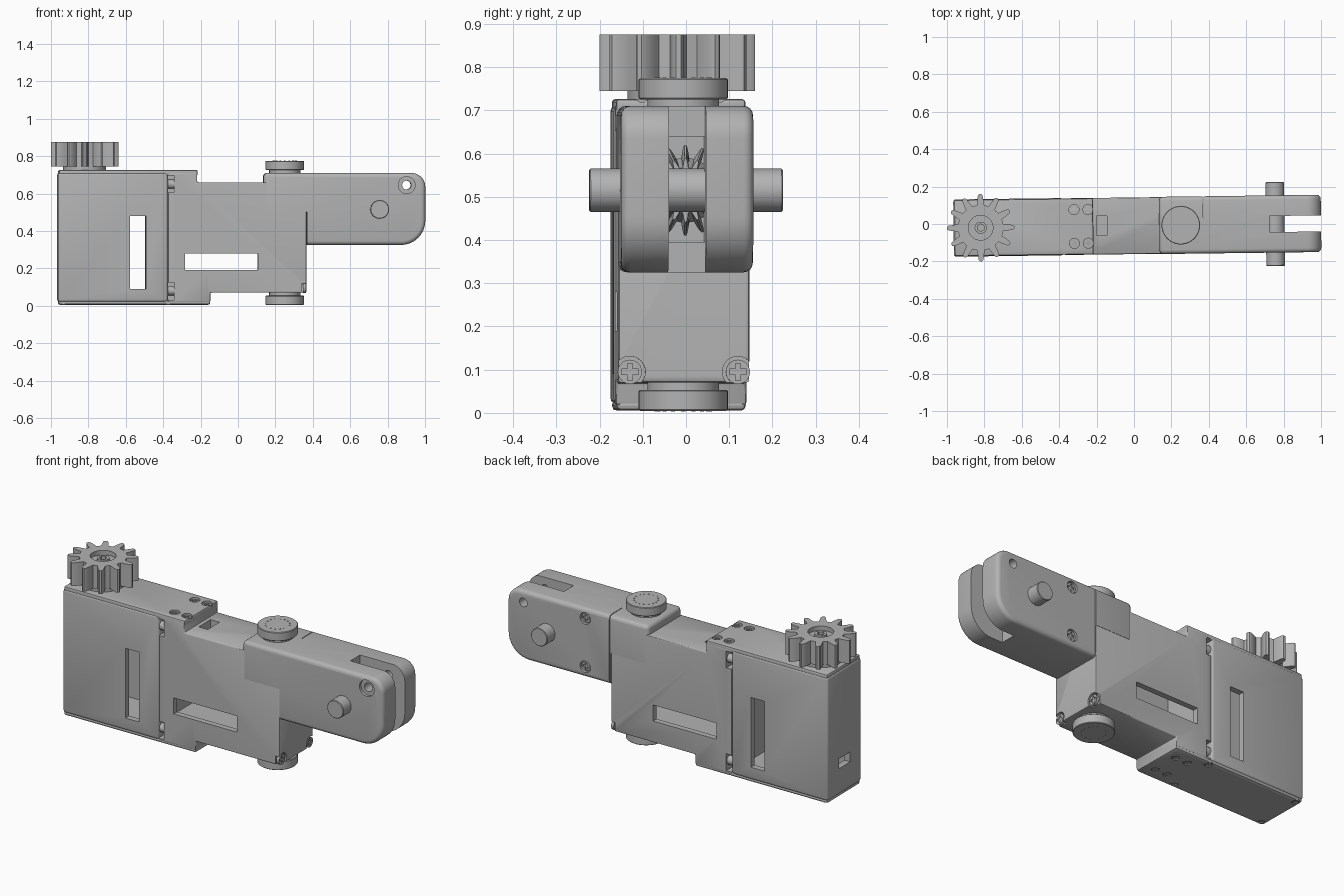
import bpy, bmesh, math
from mathutils import Matrix, Vector

if "Cube" in bpy.data.objects:
    bpy.data.objects.remove(bpy.data.objects["Cube"])

grey = bpy.data.materials.new("plain grey")
grey.use_nodes = True
grey.diffuse_color = (0.45, 0.45, 0.45, 1)
grey.node_tree.nodes["Principled BSDF"].inputs["Base Color"].default_value = (0.45, 0.45, 0.45, 1)

# The whole assembly is turned slightly about the hinge axle
PIVOT = Vector((0.75, 0, 0))
TURN = Matrix.Translation(PIVOT) @ Matrix.Rotation(0.0127, 4, 'Z') @ Matrix.Translation(-PIVOT)
AXES = {'X': Matrix.Rotation(math.pi / 2, 4, 'Y'),
        'Y': Matrix.Rotation(-math.pi / 2, 4, 'X'), 'Z': Matrix()}
HALF = 0.153
parts = []


def make(name, bm):
    bmesh.ops.recalc_face_normals(bm, faces=bm.faces)
    mesh = bpy.data.meshes.new(name)
    bm.to_mesh(mesh)
    bm.free()
    mesh.materials.append(grey)
    ob = bpy.data.objects.new(name, mesh)
    bpy.context.collection.objects.link(ob)
    parts.append(ob)
    return ob


def box(name, x, y, z):
    bm = bmesh.new()
    bmesh.ops.create_cube(bm, size=1)
    for v in bm.verts:
        v.co = [(r[0] + r[1]) / 2 + c * (r[1] - r[0]) for r, c in zip((x, y, z), v.co)]
    return make(name, bm)


def cyl(name, centre, radius, length, axis='Z', sides=40):
    bm = bmesh.new()
    bmesh.ops.create_cone(bm, cap_ends=True, segments=sides, radius1=radius, radius2=radius,
                          depth=length, matrix=Matrix.Translation(centre) @ AXES[axis])
    return make(name, bm)


def prism(name, outline, depth, matrix, taper=1):
    """Extrude a flat outline along local z, optionally scaling the far end."""
    bm = bmesh.new()
    face = bm.faces.new([bm.verts.new((a, b, 0)) for a, b in outline])
    ext = bmesh.ops.extrude_face_region(bm, geom=[face])["geom"]
    for v in ext:
        if isinstance(v, bmesh.types.BMVert):
            v.co = (v.co.x * taper, v.co.y * taper, depth)
    bm.transform(matrix)
    return make(name, bm)


def side_prism(name, outline):
    return prism(name, outline, 2 * HALF,
                 Matrix.Translation((0, HALF, 0)) @ Matrix.Rotation(math.pi / 2, 4, 'X'))


def bake(ob):
    bpy.context.view_layer.update()
    mesh = bpy.data.meshes.new_from_object(ob.evaluated_get(bpy.context.evaluated_depsgraph_get()))
    ob.modifiers.clear()
    ob.data = mesh


def bevel(ob, width, segments=3):
    m = ob.modifiers.new("bevel", 'BEVEL')
    m.width, m.segments, m.limit_method, m.angle_limit = width, segments, 'ANGLE', 0.6
    bake(ob)
    return ob


def cut(ob, *cutters):
    for c in cutters:
        m = ob.modifiers.new("cut", 'BOOLEAN')
        m.operation, m.solver, m.object = 'DIFFERENCE', 'EXACT', c
        bake(ob)
    for c in cutters:
        parts.remove(c)
        bpy.data.objects.remove(c)


def arc(cx, cz, r, start, end, n=10):
    return [(cx + r * math.cos(math.radians(start + (end - start) * i / n)),
             cz + r * math.sin(math.radians(start + (end - start) * i / n))) for i in range(n + 1)]


def gear_outline(teeth, root, tip):
    shape = ((-.30, root), (-.24, root + .3 * (tip - root)), (-.14, tip - .008), (-.06, tip),
             (.06, tip), (.14, tip - .008), (.24, root + .3 * (tip - root)), (.30, root))
    return [(r * math.cos((i + f) * math.tau / teeth), r * math.sin((i + f) * math.tau / teeth))
            for i in range(teeth) for f, r in shape]


def screw(host, centre, axis, sign, radius=0.027, depth=0.016):
    """Sunken cross-head screw: a counterbore in the host with a head inside."""
    c = Vector(centre)
    d = Vector([sign * (a == axis) for a in 'XYZ'])
    if host:
        cut(host, cyl("bore", c, radius, 2 * depth, axis, 24))
    head = cyl("screw_head", c - d * depth, radius * 0.85, 0.016, axis, 24)
    slots = []
    others = [i for i, a in enumerate('XYZ') if a != axis]
    for k in others:
        size = [0.012] * 3
        size[k] = radius * 1.2
        mid = c - d * (depth - 0.008)
        slots.append(box("slot", *[(mid[i] - size[i] / 2, mid[i] + size[i] / 2) for i in range(3)]))
    cut(head, *slots)


# Motor housing: hollow shell with viewing slot and end window
housing = bevel(box("motor_housing", (-.965, -.377), (-HALF, HALF), (.02, .712)), .014)
cut(housing, box("c", (-.93, -.41), (-.12, .12), (.06, .67)),
    box("c", (-.58, -.495), (-.3, .3), (.09, .48)),
    box("c", (-1.1, -.9), (-.05, .05), (.165, .22)))

# Gearbox body with stepped outline
body = bevel(side_prism("gearbox_body", [
    (-.375, .018), (-.15, .018), (-.15, .07), (.365, .07), (.365, .66),
    (-.22, .66), (-.22, .712), (-.375, .712)]), .007, 2)
for v in body.data.vertices:
    v.co.y *= 0.99
cut(body, box("c", (-.33, .32), (-.12, .12), (.15, .52)),
    box("c", (-.285, .105), (-.3, .3), (.19, .28)),
    box("c", (-.2, -.145), (-.05, .055), (.6, .7)))
for s in (-1, 1):
    ys = sorted((s * .1, s * .2))
    cut(body, cyl("c", (.37, s * .125, .095), .036, .06, 'X', 24),
        box("c", (.34, .4), sorted((s * .115, s * .2)), (.05, .1)))
    screw(None, (.37, s * .125, .095), 'X', 1, .033)
    for z0, z1, zs in ((.605, .70, .65), (.03, .125, .08)):
        cut(body, box("c", (-.38, -.343), ys, (z0, z1)))
        cyl("seam_screw", (-.36, s * .122, zs), .024, .034, 'X', 24)

# Cap and base plates with their screws
cap = bevel(box("top_cap", (-.96, -.218), (-.15, .15), (.695, .726)), .008, 2)
base = bevel(box("base_plate", (-.962, -.15), (-.15, .15), (.005, .03)), .012, 2)
for s in (-1, 1):
    for x in (-.32, -.245):
        screw(cap, (x, s * .09, .726), 'Z', 1)
    for x, y in ((-.21, .075), (-.285, .075), (-.375, .128), (-.935, .128)):
        screw(base, (x, s * y, .005), 'Z', -1, .021, .01)

# Drive gear on its collar
gear = prism("drive_gear", gear_outline(12, .122, .18), .13, Matrix.Translation((-.82, 0, .745)))
cut(gear, cyl("c", (-.82, 0, .875), .066, .05))
cyl("gear_collar", (-.82, 0, .735), .115, .026)
shaft = cyl("gear_shaft", (-.82, 0, .80), .032, .13)
cut(shaft, cyl("c", (-.82, 0, .865), .02, .03, 'Z', 6))

# Pivot knobs above and below, with a ring of dots
for label, zf, zn, face in (("top", .75, .70, .775), ("bottom", .029, .065, .005)):
    bevel(cyl(label + "_pivot_flange", (.25, 0, zf), .103, .049, 'Z', 64), .003, 1)
    cyl(label + "_pivot_neck", (.25, 0, zn), .083, .07, 'Z', 64)
    for i in range(16):
        a = i * math.tau / 16
        cyl("pivot_dot", (.25 + .062 * math.cos(a), .062 * math.sin(a), face), .004, .003, 'Z', 8)

# Forked arm with rounded nose
arm = bevel(side_prism("forked_arm", [(.135, .325), *arc(.87, .455, .13, -90, 0),
                                     *arc(.925, .635, .075, 0, 90), (.135, .71)]), .022, 4)
cut(arm, box("c", (.10, .366), (-.3, .3), (.3, .5)),
    box("c", (.80, 1.1), (-.043, .043), (.2, .8)),
    box("c", (.725, .81), (-.043, .043), (.395, .8)),
    box("c", (.55, .74), (-.043, .043), (.395, .64)),
    cyl("c", (.9, 0, .645), .024, .5, 'Y', 24),
    cyl("c", (.9, -HALF, .645), .045, .03, 'Y', 32),
    box("c", (.369, .373), (.04, .2), (.32, .8)))
for z in (.655, .385):
    screw(arm, (.52, HALF, z), 'Y', 1, .032)

# Hinge axle and the bevel gear behind it
bevel(cyl("hinge_axle", (.755, 0, .515), .05, .448, 'Y', 48), .003, 1)
prism("bevel_gear", gear_outline(16, .075, .105), .07,
      Matrix.Translation((.61, 0, .515)) @ AXES['X'], .7)

# Final alignment and shading
for ob in parts:
    ob.data.transform(TURN)
    bpy.ops.object.select_all(action='DESELECT')
    ob.select_set(True)
    bpy.context.view_layer.objects.active = ob
    bpy.ops.object.shade_smooth_by_angle(angle=math.radians(35))
